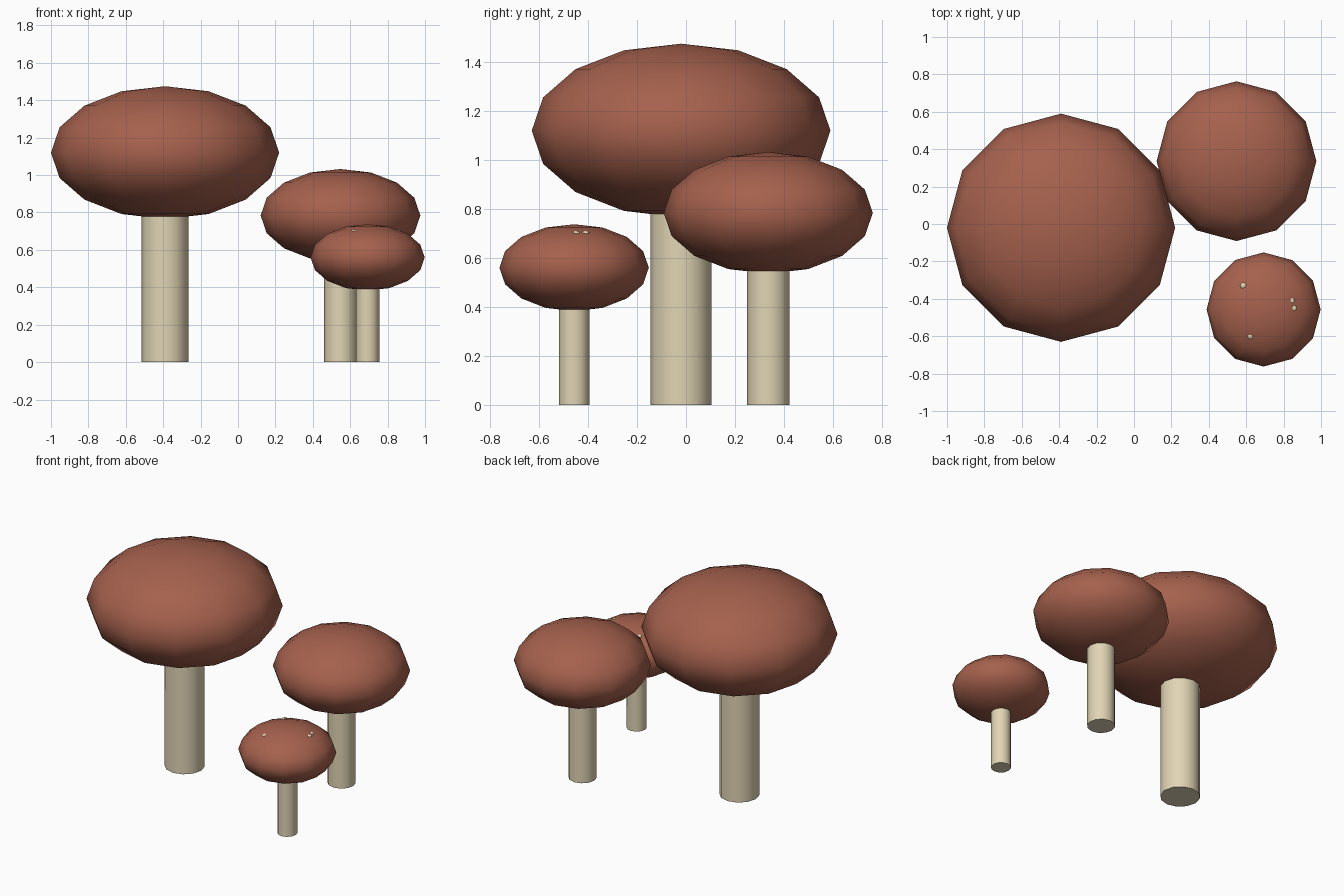
import bpy
from math import pi

if "Cube" in bpy.data.objects:
    bpy.data.objects.remove(bpy.data.objects["Cube"])


def material(name, rgb):
    m = bpy.data.materials.new(name)
    m.diffuse_color = (*rgb, 1)
    m.use_nodes = True
    m.node_tree.nodes["Principled BSDF"].inputs["Base Color"].default_value = m.diffuse_color
    return m


CAP = material("cap_brown", (0.38, 0.12, 0.075))
CREAM = material("stem_cream", (0.75, 0.66, 0.46))


def finish(name, mat):
    ob = bpy.context.object
    ob.name = name
    ob.data.materials.append(mat)
    return ob


def ellipsoid(name, loc, radius, half_height, segments, rings, mat):
    bpy.ops.mesh.primitive_uv_sphere_add(segments=segments, ring_count=rings, radius=1, location=loc)
    ob = finish(name, mat)
    ob.scale = (radius, radius, half_height)
    bpy.ops.object.transform_apply(location=False, rotation=False, scale=True)
    bpy.ops.object.shade_smooth()
    return ob


def mushroom(name, x, y, s):
    # Round stem, running up inside the cap
    bpy.ops.mesh.primitive_cylinder_add(vertices=12, radius=0.125 * s, depth=0.9 * s,
                                        location=(x, y, 0.45 * s), rotation=(0, 0, pi / 2))
    finish(name + "_stem", CREAM)
    bpy.ops.object.shade_smooth_by_angle(angle=pi / 4)
    # Flattened low-poly cap
    ellipsoid(name + "_cap", (x, y, 1.12 * s), 0.61 * s, 0.355 * s, 12, 8, CAP)


# Three mushrooms of the same shape at different sizes
mushroom("large_mushroom", -0.39, -0.02, 1.0)
mushroom("medium_mushroom", 0.548, 0.336, 0.7)
mushroom("small_mushroom", 0.693, -0.457, 0.5)

# Pale spots barely breaking the surface of the small cap
for i, (x, y) in enumerate([(0.585, -0.33), (0.842, -0.41), (0.853, -0.45), (0.623, -0.598)]):
    ellipsoid(f"cap_spot_{i + 1}", (x, y, 0.70), 0.018, 0.010, 8, 6, CREAM)
